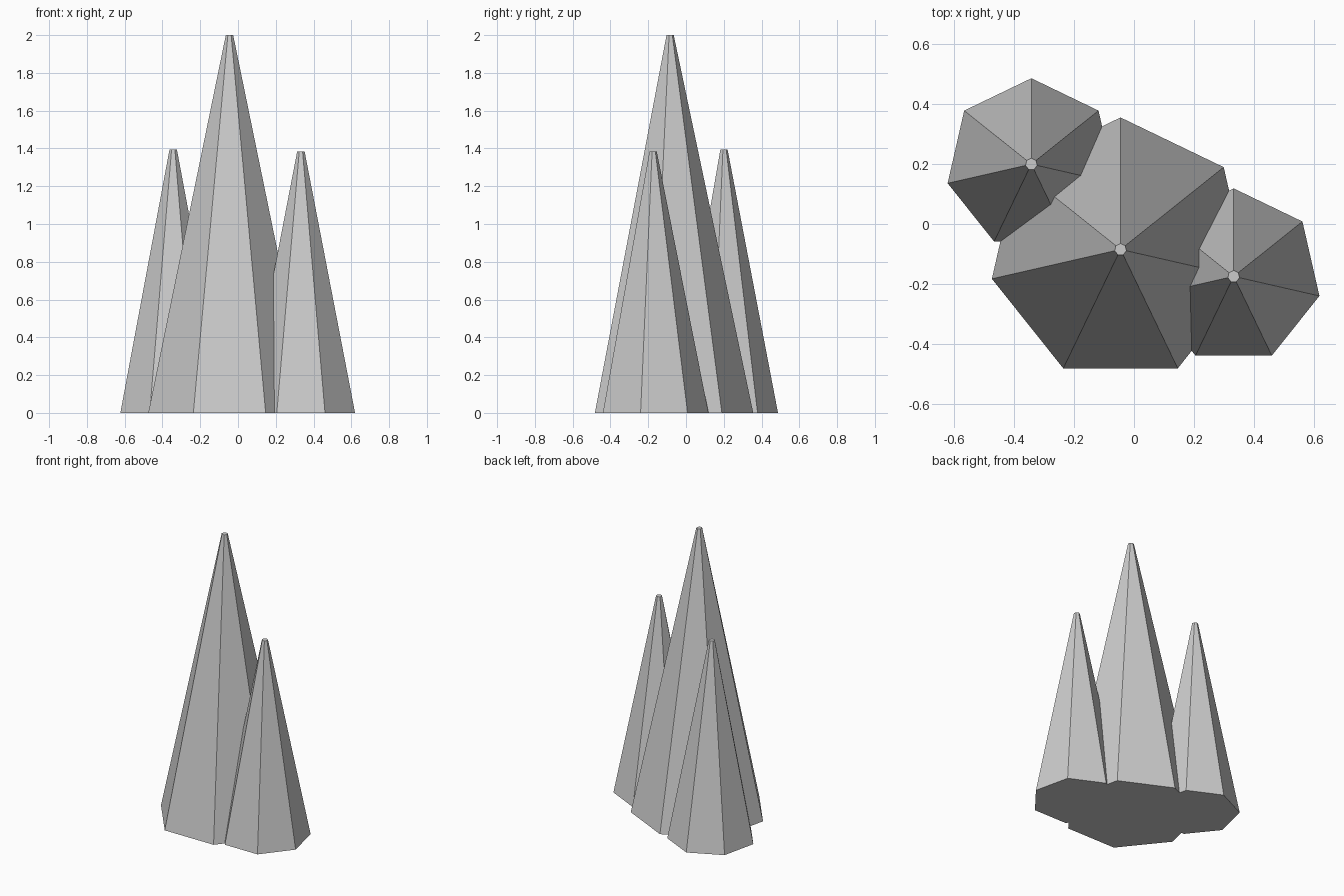
import bpy

if "Cube" in bpy.data.objects:
    bpy.data.objects.remove(bpy.data.objects["Cube"])


def spire(name, x, y, radius, height):
    # Seven-sided tapered spire with a tiny flat tip; one corner points to +y
    bpy.ops.mesh.primitive_cone_add(vertices=7, radius1=radius, radius2=0.02,
                                    depth=height, location=(x, y, height / 2))
    bpy.context.object.name = name


# Tall middle spire with two smaller ones growing into its sides
spire("main_spire", -0.045, -0.085, 0.441, 2.0)
spire("back_left_spire", -0.343, 0.2, 0.287, 1.395)
spire("front_right_spire", 0.333, -0.175, 0.294, 1.385)
